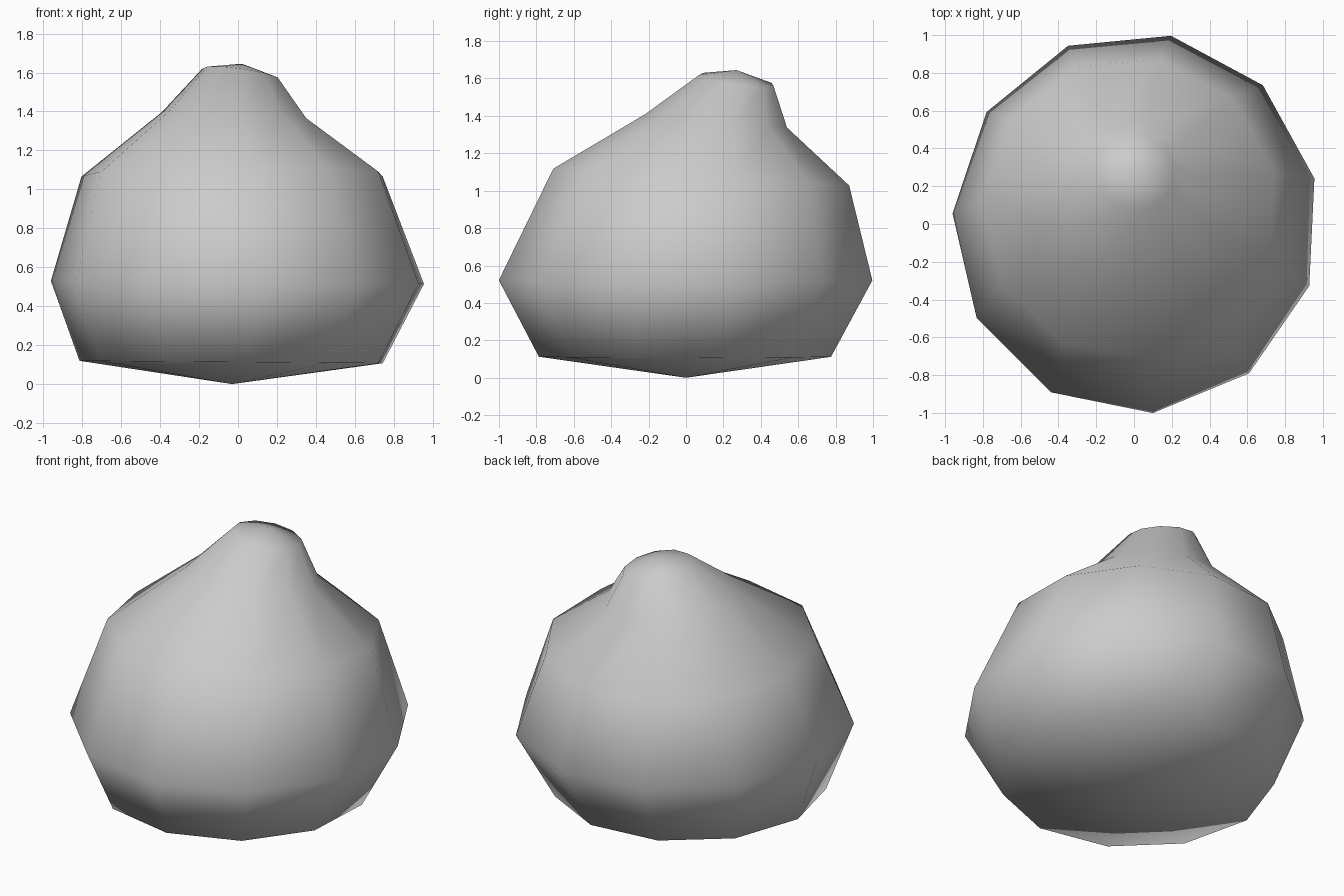
import bpy, bmesh
from math import sin, cos, radians, tau

cube = bpy.data.objects.get("Cube")
if cube:
    bpy.data.objects.remove(cube, do_unlink=True)

grey = bpy.data.materials.new("stone_grey")
grey.use_nodes = True
colour = (0.6, 0.6, 0.6, 1)
grey.diffuse_color = colour
grey.node_tree.nodes["Principled BSDF"].inputs["Base Color"].default_value = colour

SIDES = 11
START = radians(13.5)

# Rings: centre x, y, z, radius along x, radius along y, tilt along x, tilt along y
RINGS = [
    (-0.025, 0.0, 0.113, 0.79, 0.79, -0.008, 0.0),
    (0.01, 0.005, 0.522, 0.972, 1.01, -0.008, 0.0),
    (-0.02, 0.087, 1.072, 0.785, 0.80, 0.005, -0.057),
    (-0.01, 0.163, 1.376, 0.381, 0.384, -0.06, -0.09),
    (0.015, 0.27, 1.592, 0.20, 0.202, -0.14, -0.14),
]


def add_ring(bm, cx, cy, cz, rx, ry, tilt_x, tilt_y):
    verts = []
    for i in range(SIDES):
        a = START + tau * i / SIDES
        dx, dy = rx * cos(a), ry * sin(a)
        verts.append(bm.verts.new((cx + dx, cy + dy, cz + tilt_x * dx + tilt_y * dy)))
    return verts


# Lumpy body with a leaning knob, closed by a point at each end
bm = bmesh.new()
rings = [add_ring(bm, *r) for r in RINGS]
base = bm.verts.new((-0.03, 0, 0))
tip = bm.verts.new((0.02, 0.27, 1.645))
for i in range(SIDES):
    j = (i + 1) % SIDES
    bm.faces.new((base, rings[0][j], rings[0][i]))
    for low, high in zip(rings, rings[1:]):
        bm.faces.new((low[i], low[j], high[j], high[i]))
    bm.faces.new((rings[-1][i], rings[-1][j], tip))
for face in bm.faces:
    face.smooth = True

mesh = bpy.data.meshes.new("rounded_body")
bm.to_mesh(mesh)
bm.free()
mesh.materials.append(grey)
body = bpy.data.objects.new("rounded_body", mesh)
bpy.context.collection.objects.link(body)
